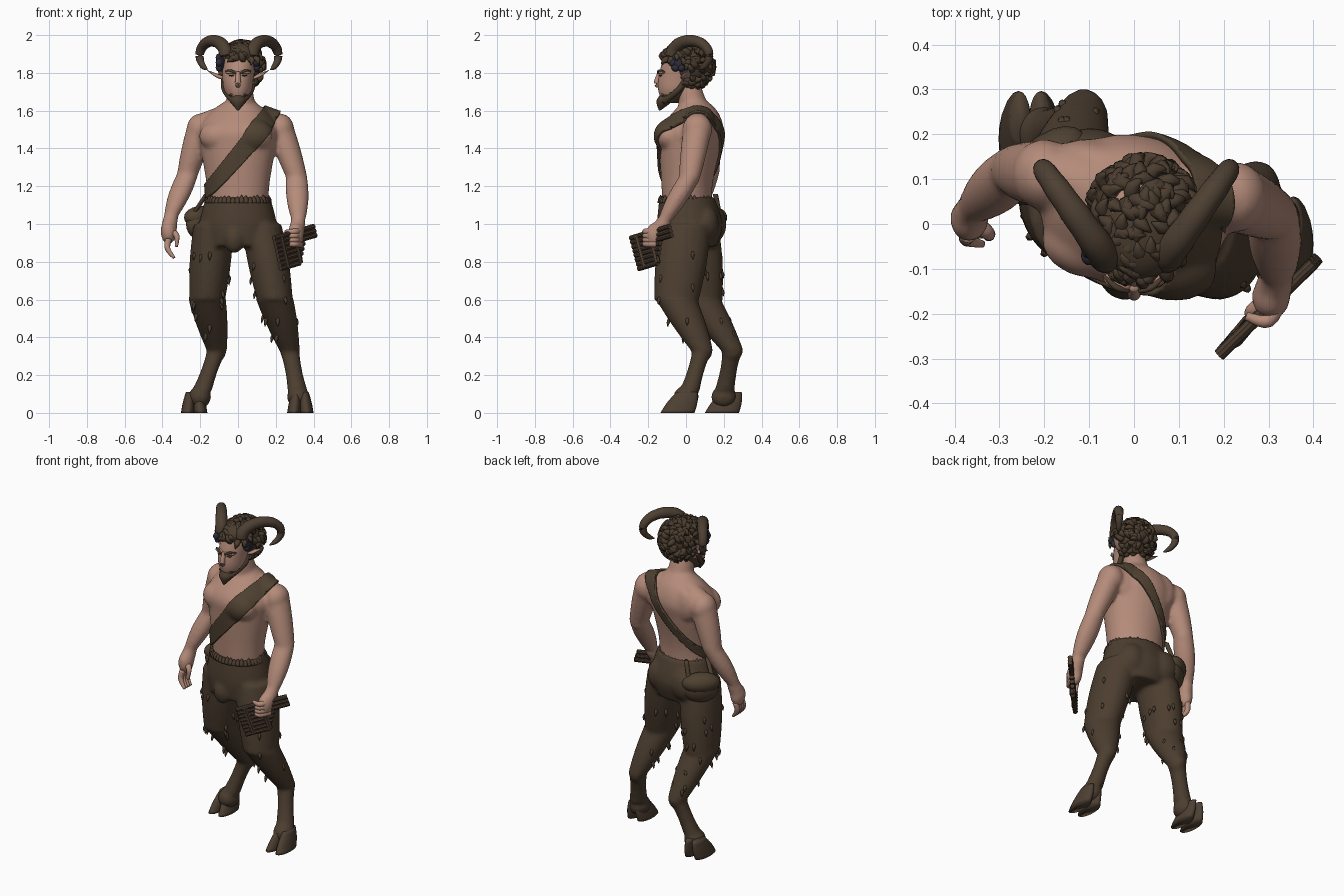
import bpy, bmesh, math, random
from mathutils import Vector, Matrix

random.seed(4)
default_cube = bpy.data.objects.get("Cube")
if default_cube:
    bpy.data.objects.remove(default_cube, do_unlink=True)


def material(name, red, green, blue):
    mat = bpy.data.materials.new(name)
    mat.diffuse_color = (red, green, blue, 1)
    mat.use_nodes = True
    shader = mat.node_tree.nodes["Principled BSDF"]
    shader.inputs["Base Color"].default_value = (red, green, blue, 1)
    shader.inputs["Roughness"].default_value = 0.9
    return mat


SKIN = material("skin", .46, .26, .195)
FUR = material("brown fur", .073, .048, .029)
HAIR = material("dark brown hair", .07, .046, .028)
HORN = material("horn", .075, .05, .032)
LEATHER = material("leather", .078, .053, .031)
WOOD = material("flute wood", .075, .047, .03)
NAVY = material("navy petals", .03, .028, .046)
TWIST = -.2  # turn of the trunk about the vertical
SIDES = (-1, 1)


def smooth_path(points, steps):
    """Catmull-Rom curve through tuples of any length."""
    path = []
    for i in range(len(points) - 1):
        before, start = points[max(i - 1, 0)], points[i]
        end, after = points[i + 1], points[min(i + 2, len(points) - 1)]
        for k in range(steps):
            t = k / steps
            path.append([b + t / 2 * (c - a + t * (2 * a - 5 * b + 4 * c - d + t * (3 * (b - c) + d - a)))
                         for a, b, c, d in zip(before, start, end, after)])
    return path + [list(points[-1])]


def strand(bm, points, level=False, deep=1, turn=0, seg=16, steps=5):
    """Tapered tube through (x, y, z, radius); level keeps the rings horizontal."""
    path = smooth_path(points, steps)
    rings = []
    for i, (x, y, z, radius) in enumerate(path):
        ahead, behind = path[min(i + 1, len(path) - 1)], path[max(i - 1, 0)]
        direction = Vector(ahead[:3]) - Vector(behind[:3])
        frame = Matrix.Rotation(turn, 3, 'Z') if level else direction.to_track_quat('Z', 'Y').to_matrix()
        ring = []
        for k in range(seg):
            angle = math.tau * k / seg
            offset = Vector((radius * math.cos(angle), radius * deep * math.sin(angle), 0))
            ring.append(bm.verts.new(Vector((x, y, z)) + frame @ offset))
        rings.append(ring)
    for low, high in zip(rings, rings[1:]):
        for k in range(seg):
            n = (k + 1) % seg
            bm.faces.new((low[k], low[n], high[n], high[k]))
    bm.faces.new(rings[0])
    bm.faces.new(rings[-1])


def limb(bm, start, end, thick, thin, bulge=0, deep=1):
    """Level-ringed limb between two joints with a muscle bulge in the middle."""
    points = []
    for k in range(9):
        t = k / 8
        radius = thick + (thin - thick) * t + bulge * math.sin(math.pi * t)
        points.append((*start.lerp(end, t), radius))
    strand(bm, points, level=True, deep=deep, seg=20, steps=1)


def ball(bm, centre, size, turn=0):
    placed = Matrix.Translation(centre) @ Matrix.Rotation(turn, 4, 'Z') @ Matrix.Diagonal((*size, 1))
    bmesh.ops.create_uvsphere(bm, u_segments=20, v_segments=12, radius=1, matrix=placed)


def finish(bm, name, *materials, voxel=0, relax=0, sharp=False):
    bmesh.ops.recalc_face_normals(bm, faces=bm.faces[:])
    mesh = bpy.data.meshes.new(name)
    bm.to_mesh(mesh)
    bm.free()
    obj = bpy.data.objects.new(name, mesh)
    bpy.context.collection.objects.link(obj)
    for mat in materials:
        mesh.materials.append(mat)
    for face in mesh.polygons:
        face.use_smooth = True
    if sharp:
        bpy.context.view_layer.objects.active = obj
        obj.select_set(True)
        bpy.ops.object.shade_smooth_by_angle(angle=math.radians(35))
        obj.select_set(False)
    if voxel:
        merge = obj.modifiers.new("merge", 'REMESH')
        merge.mode, merge.voxel_size, merge.use_smooth_shade = 'VOXEL', voxel, True
        soften = obj.modifiers.new("soften", 'SMOOTH')
        soften.factor, soften.iterations = .5, relax
    return obj


def evaluated(obj):
    bm = bmesh.new()
    bpy.context.view_layer.update()
    bm.from_object(obj, bpy.context.evaluated_depsgraph_get())
    bm.normal_update()
    return bm


# Trunk, neck and arms merged into one bare body
right_shoulder, right_elbow = Vector((-.2, .11, 1.5)), Vector((-.265, .12, 1.27))
right_wrist, right_palm = Vector((-.355, .04, 1.04)), Vector((-.368, .01, .96))
left_shoulder, left_elbow = Vector((.225, .06, 1.5)), Vector((.31, .02, 1.25))
left_wrist, left_palm = Vector((.32, -.11, 1.02)), Vector((.305, -.165, .94))
collar = Vector((.01, .06, 1.6))
bm = bmesh.new()
strand(bm, [(0, .01, 1, .16), (0, .005, 1.2, .167), (0, .02, 1.4, .2), (0, .03, 1.5, .21),
            (0, .05, 1.59, .15), (.01, .05, 1.65, .08)], level=True, deep=.8, turn=TWIST, seg=32)
limb(bm, Vector((.015, .05, 1.58)), Vector((.01, .01, 1.75)), .085, .062)
for side in SIDES:
    chest = Matrix.Rotation(TWIST, 3, 'Z') @ Vector((side * .092, -.065, 1.465))
    shoulder_blade = Matrix.Rotation(TWIST, 3, 'Z') @ Vector((side * .1, .12, 1.5))
    ball(bm, chest, (.105, .075, .08), TWIST)
    ball(bm, shoulder_blade, (.1, .05, .11), TWIST)
for shoulder, elbow, wrist, palm in ((right_shoulder, right_elbow, right_wrist, right_palm),
                                     (left_shoulder, left_elbow, left_wrist, left_palm)):
    ball(bm, shoulder, (.073, .08, .085))
    strand(bm, [(*collar, .06), (*(shoulder + Vector((0, 0, .02))), .062)])
    limb(bm, shoulder, elbow, .075, .057, bulge=.004)
    limb(bm, elbow, wrist, .057, .038, bulge=.012)
    ball(bm, elbow, (.055, .055, .055))
    strand(bm, [(*wrist, .038), (*palm, .045)])
    ball(bm, palm, (.042, .05, .068))
body = finish(bm, "body", SKIN, voxel=.011, relax=7)

# Fingers: the right hand hangs open, the left is closed round the flute
bm = bmesh.new()
for i in range(4):
    knuckle = right_palm + Vector((0, .025 - .02 * i, -.04))
    strand(bm, [(*knuckle, .017), (*(knuckle + Vector((-.005, -.01, -.05))), .015),
                (*(knuckle + Vector((.03, -.02, -.1))), .008)])
    knuckle = left_palm + Vector((.025, .01, .02 - .022 * i))
    strand(bm, [(*knuckle, .017), (*(knuckle + Vector((-.03, -.06, 0))), .016),
                (*(knuckle + Vector((-.08, -.05, 0))), .009)])
for palm in (right_palm, left_palm):
    inward = math.copysign(.042, -palm.x)
    strand(bm, [(*palm, .022), (palm.x + inward, palm.y - .03, palm.z - .02, .016),
                (palm.x + inward, palm.y - .04, palm.z - .08, .008)])
finish(bm, "fingers", SKIN)

# Shoulder strap: a band of the body surface, narrower behind, lifted off and thickened
bm = evaluated(body)
for point, outward in (((.14, 0, 1.62), (-.8, 0, .6)), ((.21, -.1, 1.54), (.8, .15, -.7)),
                       ((-.19, 0, 0), (-1, 0, 0)), ((0, 0, 1.07), (0, 0, -1))):
    bmesh.ops.bisect_plane(bm, geom=bm.verts[:] + bm.edges[:] + bm.faces[:], plane_co=point,
                           plane_no=Vector(outward), clear_outer=True)
bm.normal_update()
for vert, normal in [(vert, vert.normal.copy()) for vert in bm.verts]:
    vert.co += normal * .014
strap = finish(bm, "shoulder_strap", LEATHER)
strap.modifiers.new("thickness", 'SOLIDIFY').thickness = .014

# Furry hips and legs, left foot ahead of the right
bm = bmesh.new()
strand(bm, [(0, .005, 1.14, .172), (0, .02, 1, .205), (0, .01, .88, .18)],
       level=True, deep=.84, turn=TWIST, seg=32)
ball(bm, (-.02, -.12, .92), (.055, .05, .075))
left_leg = [Vector(p) for p in ((.125, 0, 1), (.195, -.05, .6), (.273, .085, .33), (.315, .02, .12))]
right_leg = [Vector(p) for p in ((-.13, .04, 1), (-.163, .075, .6), (-.112, .245, .33), (-.19, .205, .12))]
left_foot, right_foot = Vector((.33, -.045, 0)), Vector((-.232, .19, 0))
for (hip, knee, hock, fetlock), foot in ((left_leg, left_foot), (right_leg, right_foot)):
    limb(bm, hip, knee, .105, .095, bulge=.01, deep=1.25)
    limb(bm, knee, hock, .1, .054, bulge=.006, deep=1.1)
    limb(bm, hock, fetlock, .052, .053, bulge=-.007)
    ball(bm, hock, (.05, .057, .06))
    ball(bm, hip + Vector((-hip.x / 4, .1, 0)), (.09, .075, .1))
    ball(bm, foot.lerp(fetlock, .7), (.06, .068, .06))
legs = finish(bm, "furry_legs", FUR, voxel=.012, relax=5)

# Small tufts on the legs and a ragged edge at the waist
surface = evaluated(legs)
places = [vert for vert in surface.verts if .4 < vert.co.z < .85]
bm = bmesh.new()
for vert in random.sample(places, 45):
    root = vert.co - vert.normal * .007
    middle = vert.co + vert.normal * .003 - Vector((0, 0, .018))
    tip = vert.co + vert.normal * .006 - Vector((0, 0, .038))
    strand(bm, [(*root, .01), (*middle, .009), (*tip, .001)], seg=6, steps=2)
surface.free()
for i in range(44):
    angle = math.tau * i / 44
    root = Matrix.Rotation(TWIST, 3, 'Z') @ Vector((.162 * math.cos(angle), .134 * math.sin(angle), 1.11))
    tip = root + Vector((0, 0, random.uniform(.03, .045)))
    strand(bm, [(*root, .018), (*root.lerp(tip, .5), .015), (*tip, .002)], seg=6, steps=2)
finish(bm, "fur_tufts", FUR)

# Cloven hooves sloping up to the fetlock
bm = bmesh.new()
for foot in (left_foot, right_foot):
    for side in SIDES:
        toe = foot + Vector((side * .034, 0, 0))
        limb(bm, toe, toe + Vector((-side * .012, .05, .11)), .036, .022, bulge=.003, deep=2.5)
finish(bm, "hooves", HORN)

# Head with nose and pointed ears; jaw faces take the beard colour
bm = bmesh.new()
strand(bm, [(0, -.08, 1.64, .03), (0, -.05, 1.7, .07), (0, -.035, 1.77, .082), (.01, 0, 1.88, .086),
            (.01, .01, 1.94, .06)], level=True, deep=1.36, seg=32)
for side in SIDES:
    strand(bm, [(side * .07, -.01, 1.77, .018), (side * .11, 0, 1.785, .025),
                (side * .165, .015, 1.815, .002)], deep=.4)
    ball(bm, (side * .036, -.128, 1.803), (.033, .018, .01), side * .3)
strand(bm, [(0, -.138, 1.805, .011), (0, -.156, 1.745, .015), (0, -.14, 1.73, .01)])
for face in bm.faces:
    spot = face.calc_center_median()
    face.material_index = int(spot.z < 1.672 + .5 * (spot.y + .13) and abs(spot.x) < .085)
finish(bm, "head", SKIN, HAIR)

# Brows, eyes, moustache, jaw whiskers and pointed beard
bm = bmesh.new()
for side in SIDES:
    strand(bm, [(side * .012, -.15, 1.798, .005), (side * .04, -.141, 1.812, .007),
                (side * .068, -.115, 1.808, .003)])
    ball(bm, (side * .034, -.136, 1.786), (.015, .008, .004), side * .3)
    strand(bm, [(0, -.14, 1.714, .005), (side * .04, -.12, 1.68, .007)])
    strand(bm, [(side * .075, 0, 1.77, .016), (side * .07, -.04, 1.71, .016), (side * .02, -.12, 1.65, .02)])
strand(bm, [(0, -.105, 1.685, .03), (0, -.115, 1.65, .042), (0, -.14, 1.6, .003)], level=True)
finish(bm, "beard_and_brows", HAIR)

# Curly hair: a cap covered in small locks
bm = bmesh.new()
middle, size = Vector((.02, .03, 1.84)), Vector((.1, .1, .108))
ball(bm, middle, size)
ball(bm, (.015, -.01, 1.895), (.095, .115, .068))
locks = 0
while locks < 170:
    way = Vector([random.gauss(0, 1) for axis in range(3)]).normalized()
    root = middle + way * size
    under_face = root.y < -.01 and root.z < 1.87
    over_ear = root.z < 1.84 and root.y < .03 and abs(way.x) > .8
    nape = root.z < 1.73 and root.y < .04
    if under_face or over_ear or nape:
        continue
    if root.z > 1.86 and root.y < .03:
        root.y += .55 * (root.y - .03)
    side = way.cross(Vector((random.uniform(-1, 1), random.uniform(-1, 1), .4))).normalized()
    bend, tip = root + (way + side) * .018, root + way * .014 + side * .045
    strand(bm, [(*(root - way * .01), .02), (*bend, .016), (*tip, .002)], seg=7, steps=2)
    locks += 1
finish(bm, "curly_hair", HAIR)

# Curled horns: arcs that rise, sweep outward and back, then hook down
bm = bmesh.new()
for side in SIDES:
    points = []
    for k in range(15):
        t = k / 14
        angle = math.radians(245) * t
        sweep = -.07 * math.cos(angle)
        points.append((side * (.138 + sweep) + .005, .025 + 1.4 * sweep, 1.89 + .08 * math.sin(angle),
                       .034 * (1 - t) ** .45 + .003 + .001 * (k % 2)))
    strand(bm, points, steps=3)
finish(bm, "horns", HORN)

# Petals tucked beside the temples
bm = bmesh.new()
for side in SIDES:
    ball(bm, (side * .094, -.04, 1.855), (.024, .04, .04))
    for i in range(6):
        angle = math.tau * i / 6
        ball(bm, (side * .1, -.04 + .03 * math.cos(angle), 1.855 + .03 * math.sin(angle)), (.018, .022, .022))
finish(bm, "temple_petals", NAVY)

# Satchel on the right hip, with a flap and two strap ends
bm = bmesh.new()
ball(bm, (-.19, .125, 1), (.105, .058, .088), .75)
ball(bm, (-.195, .13, 1.035), (.11, .064, .06), .75)
limb(bm, Vector((-.165, .03, 1.16)), Vector((-.245, .08, 1.04)), .014, .012)
limb(bm, Vector((-.11, .155, 1.16)), Vector((-.15, .18, 1.04)), .014, .012)
finish(bm, "satchel", LEATHER)

# Pan flute: a stack of pipes, longest on top, with two bindings
bm = bmesh.new()
along, step = Vector((.68, .66, .2)), Vector((.005, .006, -.023))
corner = Vector((.19, -.292, .925))
for i in range(8):
    base = corner + step * i
    tip = base + along * (.31 if i < 3 else .21 - .015 * (i - 3))
    strand(bm, [(*base, .014), (*tip, .014)], seg=10, steps=1)
for distance in (.05, .15):
    top = corner + along * distance
    strand(bm, [(*top, .018), (*(top + step * 7), .018)], seg=8, steps=1)
finish(bm, "pan_flute", WOOD, sharp=True)
